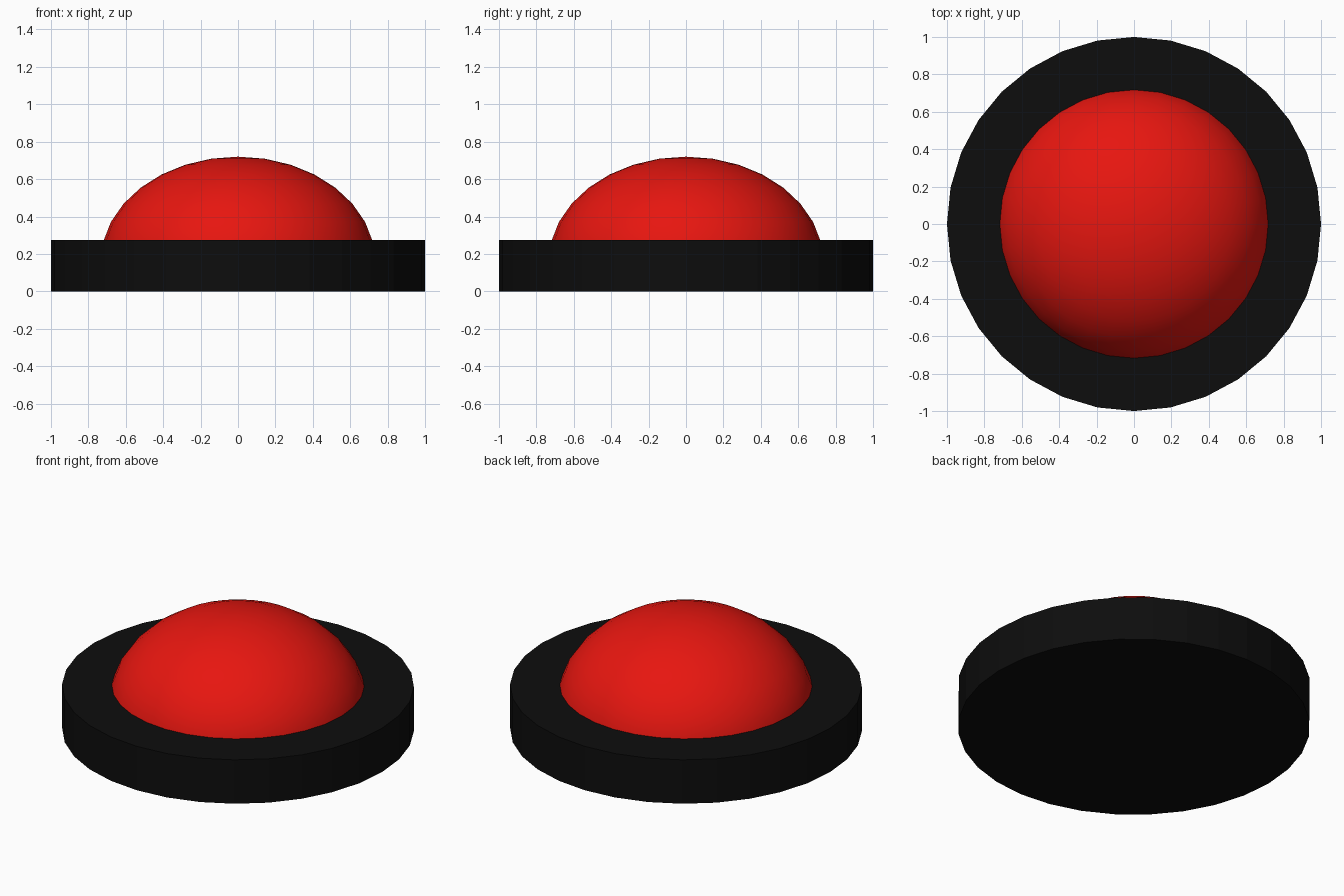
import bpy, bmesh

if "Cube" in bpy.data.objects:
    bpy.data.objects.remove(bpy.data.objects["Cube"])


def paint(obj, name, rgb):
    mat = bpy.data.materials.new(name)
    mat.diffuse_color = (*rgb, 1)
    mat.use_nodes = True
    mat.node_tree.nodes["Principled BSDF"].inputs["Base Color"].default_value = mat.diffuse_color
    obj.data.materials.append(mat)


# Flat-sided round base
BASE_HEIGHT = 0.275
bpy.ops.mesh.primitive_cylinder_add(vertices=32, radius=1, depth=BASE_HEIGHT,
                                    location=(0, 0, BASE_HEIGHT / 2))
base = bpy.context.object
base.name = "base"
paint(base, "black_plastic", (0.004, 0.004, 0.004))

# Squashed dome: upper half of a sphere, its equator sunk into the base
bpy.ops.mesh.primitive_uv_sphere_add(segments=32, ring_count=16, radius=1)
dome = bpy.context.object
dome.name = "button_dome"
bm = bmesh.new()
bm.from_mesh(dome.data)
bmesh.ops.delete(bm, geom=[v for v in bm.verts if v.co.z < -0.01], context='VERTS')
bmesh.ops.holes_fill(bm, edges=[e for e in bm.edges if e.is_boundary], sides=0)
for v in bm.verts:
    v.co.x *= 0.735
    v.co.y *= 0.735
    v.co.z = 0.156 + v.co.z * 0.564
bmesh.ops.recalc_face_normals(bm, faces=bm.faces[:])
bm.to_mesh(dome.data)
bm.free()
bpy.ops.object.shade_smooth_by_angle()
paint(dome, "red_plastic", (0.8, 0.008, 0.005))
